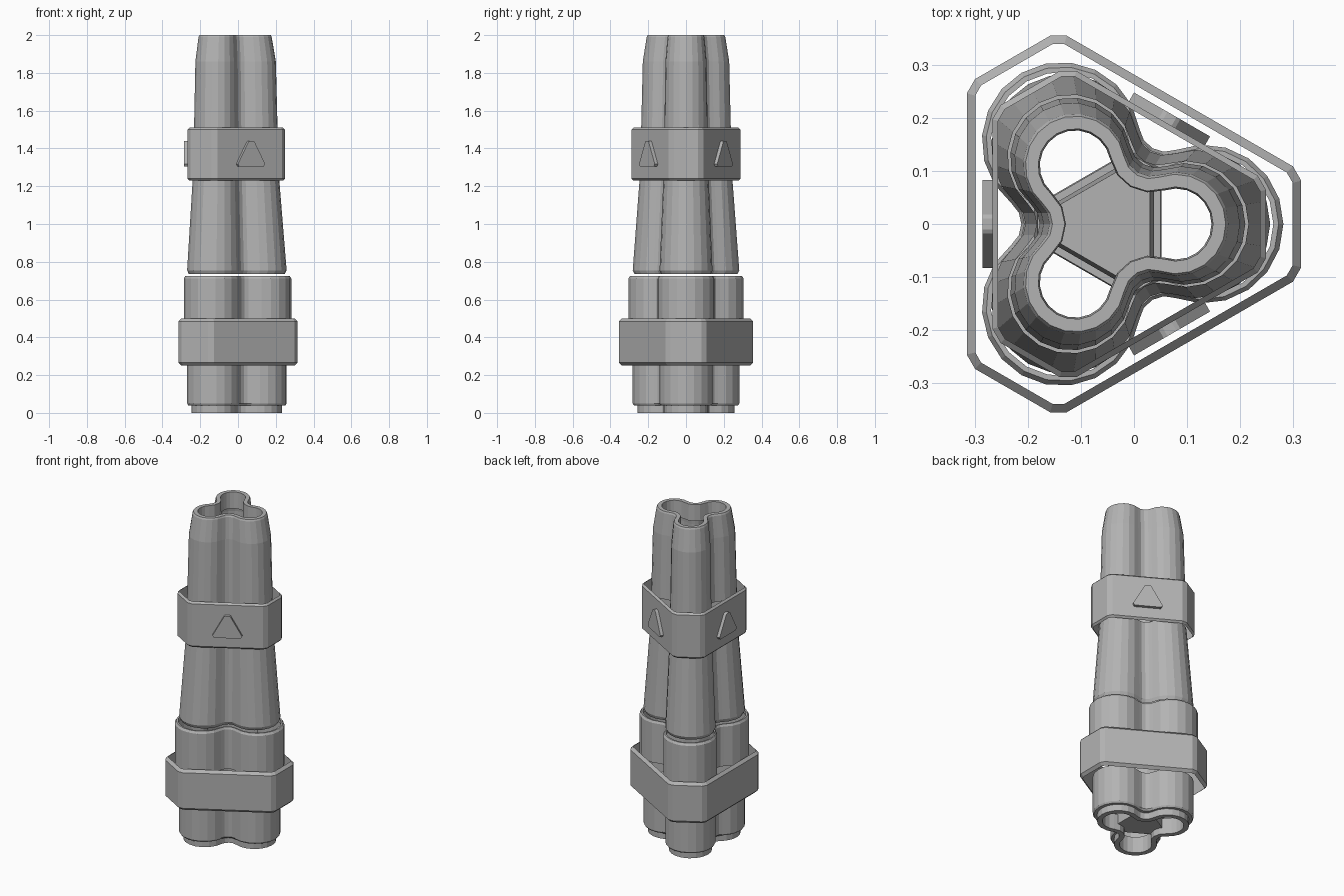
import bpy, bmesh, math
from mathutils import Vector

if "Cube" in bpy.data.objects:
    bpy.data.objects.remove(bpy.data.objects["Cube"])

AXIS_X = -0.0476          # the three-fold axis sits a little left of the bounding box centre

grey = bpy.data.materials.new("plain grey")
grey.diffuse_color = (0.45, 0.45, 0.45, 1)
grey.use_nodes = True
grey.node_tree.nodes["Principled BSDF"].inputs["Base Color"].default_value = grey.diffuse_color


def trefoil(r, rad, fillet, lobe_n=12, fillet_n=4):
    """Three round lobes at distance r, joined by concave fillets."""
    d = r / 2 + math.sqrt((rad + fillet) ** 2 - 0.75 * r * r)
    pts = []
    for k in range(3):
        a = k * 2 * math.pi / 3
        c = Vector((r, 0))
        v = Vector((d * 0.5, d * math.sin(math.pi / 3)))
        t = math.atan2(v.y - c.y, v.x - c.x)          # tangent direction on the lobe
        loc = [(c.x + rad * math.cos(-t + 2 * t * i / lobe_n),
                rad * math.sin(-t + 2 * t * i / lobe_n)) for i in range(lobe_n + 1)]
        s = t + math.pi                               # fillet swept clockwise
        e = 2 * (math.pi / 3) - t + math.pi           # mirrored about the 60 degree line
        e = math.radians(120) - s
        while e > s:
            e -= 2 * math.pi
        while s - e > 2 * math.pi:
            e += 2 * math.pi
        loc += [(v.x + fillet * math.cos(s + (e - s) * i / fillet_n),
                 v.y + fillet * math.sin(s + (e - s) * i / fillet_n)) for i in range(1, fillet_n)]
        pts += [(x * math.cos(a) - y * math.sin(a), x * math.sin(a) + y * math.cos(a)) for x, y in loc]
    return pts


def cut_triangle(tip, flat, chamfer, inset=0.0):
    """Triangle with cut corners (tip distance) and sides (flat distance), corners chamfered."""
    dist = [tip, (tip + flat) / math.sqrt(3) - chamfer, flat, (tip + flat) / math.sqrt(3) - chamfer]
    pts = []
    for k in range(12):
        a0, a1 = math.radians(30 * k), math.radians(30 * (k + 1))
        d0, d1 = dist[k % 4] - inset, dist[(k + 1) % 4] - inset
        den = math.sin(a1 - a0)
        pts.append(((d0 * math.sin(a1) - d1 * math.sin(a0)) / den,
                    (d1 * math.cos(a0) - d0 * math.cos(a1)) / den))
    return pts


def finish(name, bm):
    me = bpy.data.meshes.new(name)
    bm.to_mesh(me)
    bm.free()
    me.materials.append(grey)
    ob = bpy.data.objects.new(name, me)
    ob.location.x = AXIS_X
    bpy.context.collection.objects.link(ob)
    return ob


def loft(name, rings, caps=False):
    """Skin a list of (z, outline) rings."""
    bm = bmesh.new()
    rows = [[bm.verts.new((x, y, z)) for x, y in outline] for z, outline in rings]
    n = len(rows[0])
    for lo, hi in zip(rows, rows[1:]):
        for j in range(n):
            k = (j + 1) % n
            bm.faces.new((lo[j], lo[k], hi[k], hi[j]))
    if caps:
        bm.faces.new(rows[0][::-1])
        bm.faces.new(rows[-1])
    return finish(name, bm)


def tube(name, rows):
    loft(name, [(z, trefoil(r, rad, f)) for z, r, rad, f in rows])


# Tube sections, bottom to top: (z, lobe distance, lobe radius, fillet radius)
tube("base_tube", [(0.10, .16, .09, .08), (0, .16, .09, .08), (0, .16, .12, .05),
                   (.04, .16, .12, .05), (.04, .165, .134, .05), (.05, .165, .14, .05),
                   (.28, .165, .14, .05)])
tube("collar", [(.47, .18, .15, .05), (.712, .18, .15, .05), (.725, .178, .143, .057),
                (.725, .176, .135, .065), (.70, .176, .135, .065)])
tube("middle_tube", [(.735, .163, .132, .05), (.755, .165, .14, .05), (1.26, .145, .119, .05)])
tube("upper_tube", [(1.47, .143, .115, .05), (1.86, .139, .109, .05), (1.99, .128, .098, .05),
                    (2, .127, .094, .05), (2, .127, .070, .075), (1.90, .127, .067, .08)])


# Open three-sided bands with bevelled rims
def band(name, z0, z1, tip, flat, bevel):
    loft(name, [(z0, cut_triangle(tip, flat, .009, bevel)),
                (z0 + bevel, cut_triangle(tip, flat, .009)),
                (z1 - bevel, cut_triangle(tip, flat, .009)),
                (z1, cut_triangle(tip, flat, .009, bevel))])


band("lower_band", .25, .50, .3636, .2684, .016)
band("upper_band", 1.23, 1.51, .297, .220, .011)

# Inner core blocks that show through the end openings
for name, z0, z1, b0, b1, a0, a1 in (("lower_core", .04, .24, .10, .098, .14, .135),
                                     ("upper_core", 1.55, 1.80, .085, .078, .105, .10)):
    loft(name, [(z0, cut_triangle(b0, a0, .002)), (z1, cut_triangle(b1, a1, .002))], caps=True)

# Raised triangle plates on the three flats of the upper band
outline = [(-.075, 1.305), (.075, 1.305), (.083, 1.318), (.018, 1.436),
           (.010, 1.44), (-.010, 1.44), (-.018, 1.436), (-.083, 1.318)]
for i, ang in enumerate((60, 180, 300)):
    a = math.radians(ang)
    n, t = Vector((math.cos(a), math.sin(a), 0)), Vector((-math.sin(a), math.cos(a), 0))
    bm = bmesh.new()
    face = bm.faces.new([bm.verts.new(n * .218 + t * u + Vector((0, 0, z))) for u, z in outline])
    ext = bmesh.ops.extrude_face_region(bm, geom=[face])
    bmesh.ops.translate(bm, vec=n * .021, verts=[g for g in ext["geom"] if isinstance(g, bmesh.types.BMVert)])
    bmesh.ops.recalc_face_normals(bm, faces=bm.faces)
    finish(f"triangle_plate_{i + 1}", bm)
